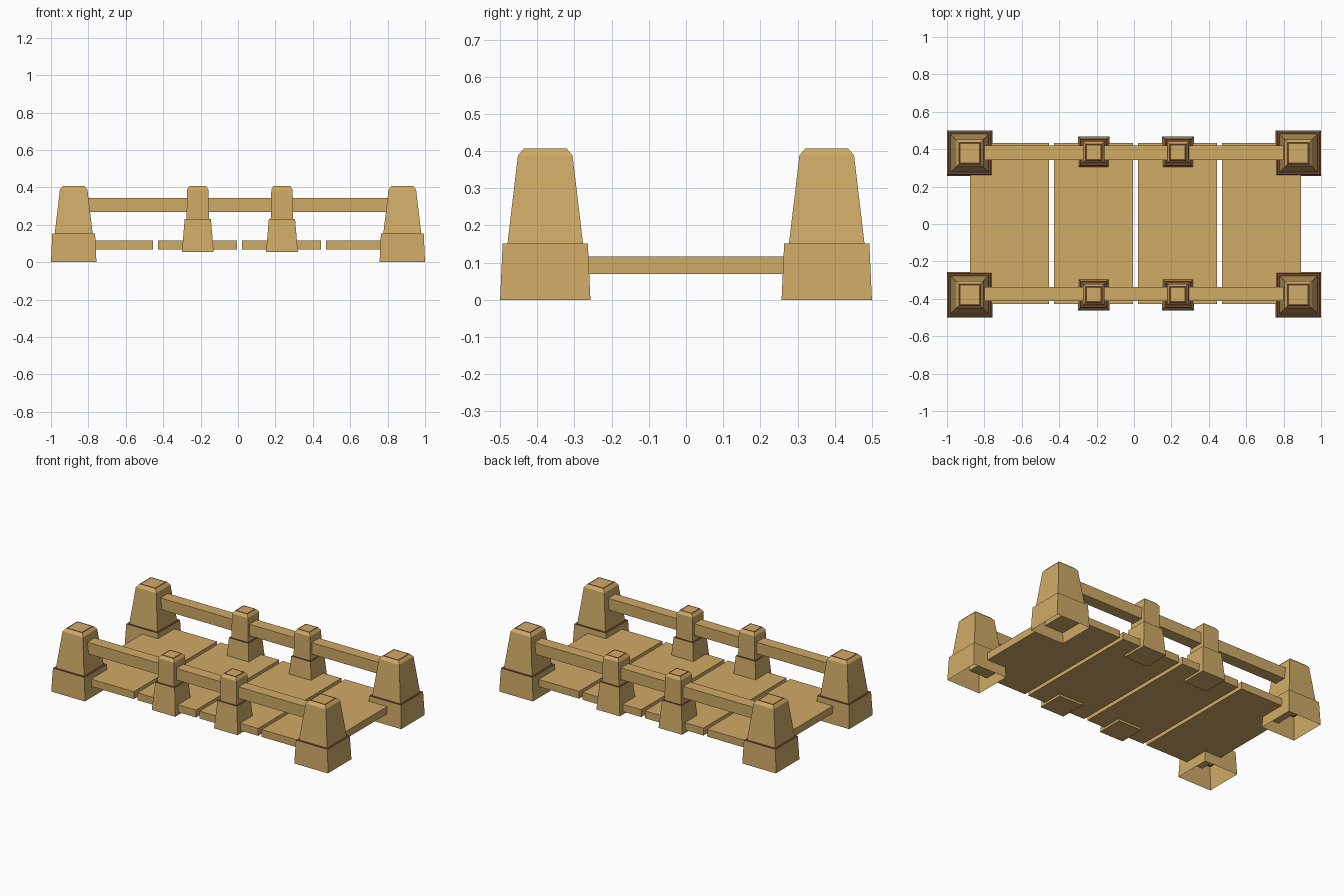
import bpy, bmesh

if "Cube" in bpy.data.objects:
    bpy.data.objects.remove(bpy.data.objects["Cube"])


def material(name, color):
    m = bpy.data.materials.new(name)
    m.diffuse_color = (*color, 1)
    m.use_nodes = True
    m.node_tree.nodes["Principled BSDF"].inputs["Base Color"].default_value = m.diffuse_color
    return m


wood = material("tan_wood", (0.63, 0.405, 0.135))
dark = material("red_brown_trim", (0.16, 0.055, 0.03))


def finish(name, bm):
    bmesh.ops.recalc_face_normals(bm, faces=bm.faces[:])
    me = bpy.data.meshes.new(name)
    bm.to_mesh(me)
    bm.free()
    me.materials.append(wood)
    me.materials.append(dark)
    bpy.context.collection.objects.link(bpy.data.objects.new(name, me))


def box(name, x0, x1, y0, y1, z0, z1):
    bm = bmesh.new()
    bmesh.ops.create_cube(bm, size=1)
    for v in bm.verts:
        v.co.x = x0 if v.co.x < 0 else x1
        v.co.y = y0 if v.co.y < 0 else y1
        v.co.z = z0 if v.co.z < 0 else z1
    finish(name, bm)


def post(name, cx, cy, profile, closed):
    # Loft square rings given as (half width, height); flat bands are trim
    bm = bmesh.new()
    rings = [[bm.verts.new((cx + sx * h, cy + sy * h, z))
              for sx, sy in ((-1, -1), (1, -1), (1, 1), (-1, 1))]
             for h, z in profile]
    for k, (a, b) in enumerate(zip(rings, rings[1:])):
        for i in range(4):
            j = (i + 1) % 4
            f = bm.faces.new((a[i], a[j], b[j], b[i]))
            f.material_index = int(profile[k][1] == profile[k + 1][1])
    bm.faces.new(rings[-1])
    if closed:
        bm.faces.new(rings[0][::-1])
    finish(name, bm)


CORNER = [(0.1215, 0), (0.1145, 0.152), (0.1015, 0.152), (0.0735, 0.388),
          (0.066, 0.407), (0.056, 0.407)]
CORNER[4:] = [(0.0575, 0.407), (0.049, 0.407)]
MIDDLE = [(0.085, 0.053), (0.07, 0.232), (0.06, 0.232), (0.057, 0.388),
          (0.044, 0.407), (0.036, 0.407)]

for side, sy, mid_y, r0, r1 in (("front", -1, -0.377, -0.413, -0.338),
                                ("back", 1, 0.384, 0.343, 0.42)):
    # Corner posts with hollow feet
    for sx in (-1, 1):
        post(f"{side}_corner_post", sx * 0.8785, sy * 0.3785, CORNER, False)
    # Middle posts
    for x in (-0.215, 0.235):
        post(f"{side}_middle_post", x, mid_y, MIDDLE, True)
    # Handrail
    box(f"{side}_rail", -0.85, 0.85, r0, r1, 0.268, 0.343)

# Deck planks
for i in range(4):
    x = -0.878 + i * 0.4493
    box(f"deck_plank_{i + 1}", x, x + 0.424, -0.427, 0.432, 0.069, 0.117)
